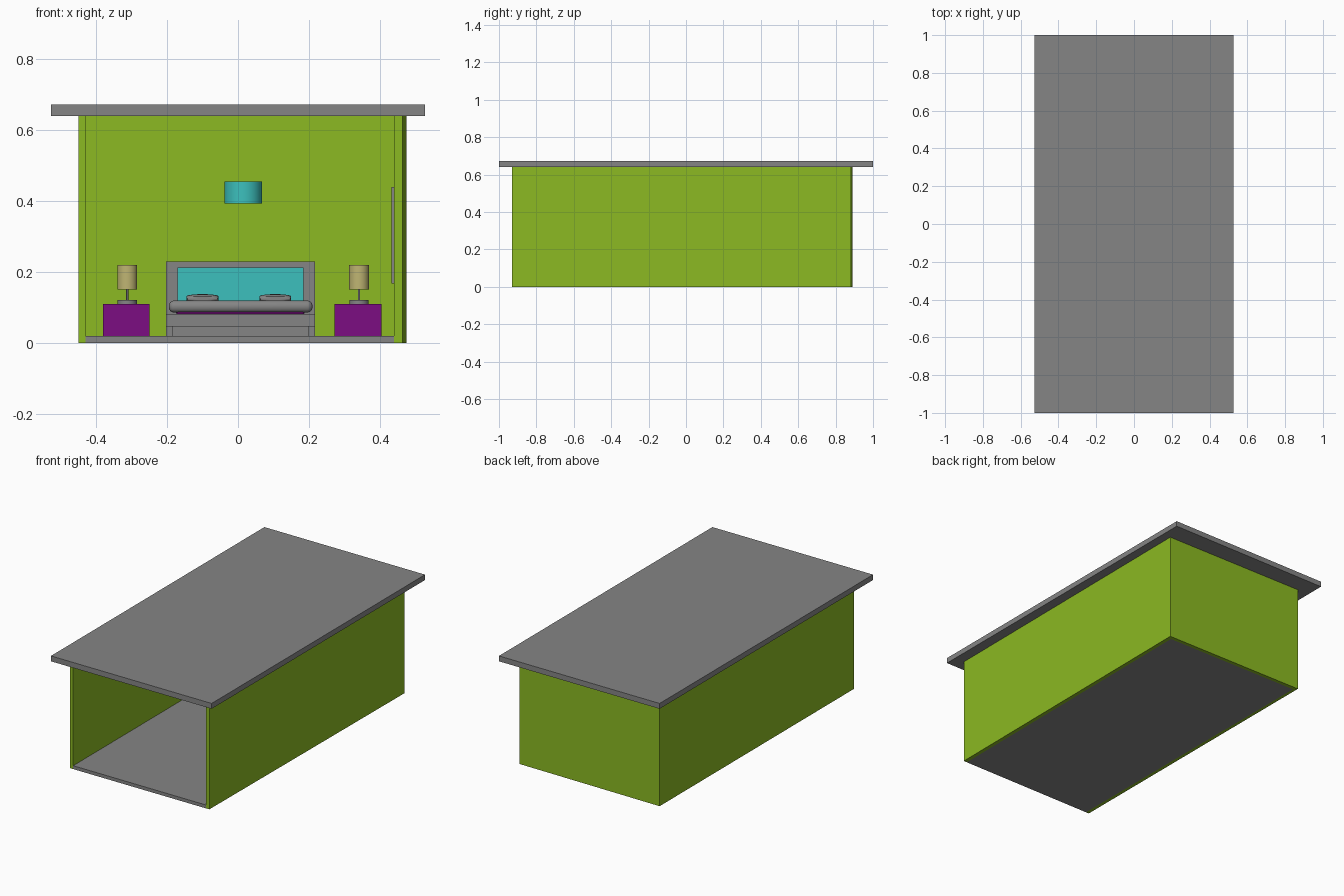
import bpy, bmesh, math
from mathutils import Matrix

cube = bpy.data.objects.get("Cube")
if cube:
    bpy.data.objects.remove(cube, do_unlink=True)


def material(name, r, g, b):
    m = bpy.data.materials.new(name)
    m.use_nodes = True
    m.diffuse_color = (r, g, b, 1)
    m.node_tree.nodes["Principled BSDF"].inputs["Base Color"].default_value = (r, g, b, 1)
    return m


GREEN = material("lime green", 0.26, 0.49, 0.016)
GREY = material("mid grey", 0.235, 0.235, 0.235)
PURPLE = material("purple", 0.2, 0.004, 0.225)
TEAL = material("turquoise", 0.046, 0.53, 0.51)
KHAKI = material("khaki", 0.52, 0.46, 0.17)


def finish(name, bm, mat, smooth=False):
    mesh = bpy.data.meshes.new(name)
    bmesh.ops.recalc_face_normals(bm, faces=bm.faces)
    bm.to_mesh(mesh)
    bm.free()
    mesh.materials.append(mat)
    ob = bpy.data.objects.new(name, mesh)
    bpy.context.collection.objects.link(ob)
    if smooth:
        bpy.ops.object.select_all(action='DESELECT')
        ob.select_set(True)
        bpy.context.view_layer.objects.active = ob
        bpy.ops.object.shade_smooth_by_angle(angle=math.radians(40))
    return ob


def box(name, x, y, z, mat, bevel=0):
    """Box from (low, high) pairs, with optional rounded edges."""
    bm = bmesh.new()
    bmesh.ops.create_cube(bm, size=1)
    for v in bm.verts:
        for i, (lo, hi) in enumerate((x, y, z)):
            v.co[i] = lo + (v.co[i] + 0.5) * (hi - lo)
    if bevel:
        bmesh.ops.bevel(bm, geom=bm.edges[:], offset=bevel, segments=4,
                        profile=0.5, affect='EDGES')
    return finish(name, bm, mat, bevel > 0)


def cylinder(name, x, y, z, r, mat, caps=True):
    bm = bmesh.new()
    bmesh.ops.create_cone(bm, cap_ends=caps, segments=32, radius1=r, radius2=r,
                          depth=z[1] - z[0],
                          matrix=Matrix.Translation((x, y, (z[0] + z[1]) / 2)))
    return finish(name, bm, mat, True)


def prism(name, outline, z, mat):
    bm = bmesh.new()
    face = bm.faces.new([bm.verts.new((x, y, z[0])) for x, y in outline])
    top = bmesh.ops.extrude_face_region(bm, geom=[face])
    for v in top["geom"]:
        if isinstance(v, bmesh.types.BMVert):
            v.co.z = z[1]
    return finish(name, bm, mat)


# Room shell: U-shaped walls, the left one splayed slightly outward
prism("walls", [(-0.45, -0.93), (-0.43, -0.93), (-0.43, 0.868), (0.452, 0.86),
                (0.44, -0.93), (0.463, -0.93), (0.475, 0.882), (-0.45, 0.89)],
      (0, 0.64), GREEN)
prism("floor", [(-0.432, -0.93), (0.441, -0.93), (0.453, 0.861), (-0.432, 0.869)],
      (0, 0.02), GREY)
box("roof", (-0.527, 0.527), (-1, 1), (0.64, 0.672), GREY)

# Bed
box("headboard", (-0.203, 0.217), (0.835, 0.86), (0.02, 0.23), GREY)
box("headboard_panel", (-0.17, 0.185), (0.829, 0.836), (0.08, 0.213), TEAL)
box("bed_plinth", (-0.185, 0.198), (0.38, 0.835), (0.02, 0.046), GREY)
box("bed_frame", (-0.203, 0.217), (0.36, 0.835), (0.046, 0.082), GREY)
box("mattress", (-0.175, 0.188), (0.38, 0.83), (0.08, 0.105), PURPLE, 0.008)
box("duvet", (-0.195, 0.21), (0.37, 0.828), (0.086, 0.12), GREY, 0.015)
for side, x in (("right", -0.1), ("left", 0.105)):
    bm = bmesh.new()
    bmesh.ops.create_uvsphere(bm, u_segments=24, v_segments=12, radius=1)
    for v in bm.verts:
        # Square the outline into a cushion
        k = 1 / max(0.75, abs(v.co.x) + 1e-6, abs(v.co.y) + 1e-6)
        v.co.x *= 0.045 * k
        v.co.y *= 0.035 * k
        v.co.z *= 0.013
    bmesh.ops.transform(bm, verts=bm.verts,
                        matrix=Matrix.Translation((x, 0.76, 0.125)))
    finish(side + "_pillow", bm, GREY, True)

# Bedside tables with lamps
for side, x in (("right", -0.315), ("left", 0.338)):
    lx = x + 0.003
    ly = 0.79
    box(side + "_nightstand", (x - 0.066, x + 0.066), (0.725, 0.855), (0.02, 0.11), PURPLE)
    cylinder(side + "_lamp_base", lx, ly, (0.11, 0.121), 0.027, GREY)
    cylinder(side + "_lamp_stem", lx, ly, (0.12, 0.16), 0.003, GREY)
    cylinder(side + "_lamp_shade", lx, ly, (0.151, 0.22), 0.028, KHAKI)

# Round light above the bed, and the screen on the left wall
cylinder("round_light", 0.015, 0.81, (0.393, 0.455), 0.053, TEAL)
box("wall_screen", (0.433, 0.447), (0.05, 0.53), (0.168, 0.44), GREY)
